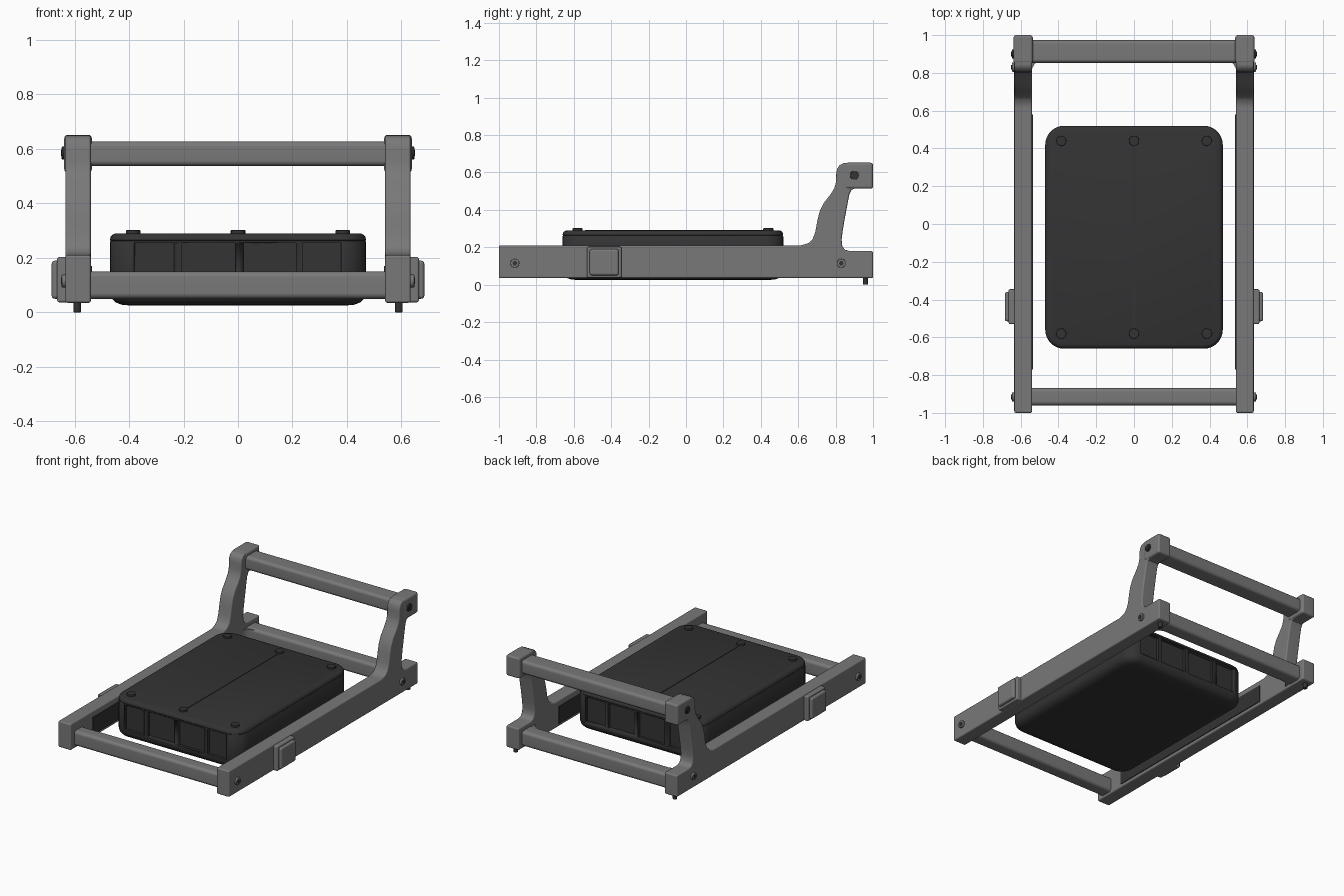
import bpy, bmesh, math
from mathutils import Matrix, Vector

if "Cube" in bpy.data.objects:
    bpy.data.objects.remove(bpy.data.objects["Cube"])


def material(name, v):
    m = bpy.data.materials.new(name)
    m.diffuse_color = (v, v, v, 1)
    m.use_nodes = True
    m.node_tree.nodes["Principled BSDF"].inputs["Base Color"].default_value = m.diffuse_color
    return m


GREY = material("frame grey", 0.19)
DARK = material("case black", 0.033)


def finish(bm, name, mat, bevel=0.0, segments=3):
    """Bevel the hard edges, smooth the rest and link the object."""
    bmesh.ops.recalc_face_normals(bm, faces=bm.faces)
    if bevel:
        hard = [e for e in bm.edges if len(e.link_faces) == 2 and e.calc_face_angle() > math.radians(50)]
        bmesh.ops.bevel(bm, geom=hard, offset=bevel, segments=segments, profile=0.5,
                        affect='EDGES', clamp_overlap=True)
    for f in bm.faces:
        f.smooth = True
    for e in bm.edges:
        if len(e.link_faces) == 2:
            e.smooth = e.calc_face_angle() < math.radians(40)
    me = bpy.data.meshes.new(name)
    bm.to_mesh(me)
    bm.free()
    me.materials.append(mat)
    ob = bpy.data.objects.new(name, me)
    bpy.context.collection.objects.link(ob)
    if bevel:
        ob.modifiers.new("normals", 'WEIGHTED_NORMAL').keep_sharp = True
    return ob


def add_box(bm, x, y, z):
    size = (x[1] - x[0], y[1] - y[0], z[1] - z[0], 1)
    mid = Vector((x[0] + x[1], y[0] + y[1], z[0] + z[1])) / 2
    bmesh.ops.create_cube(bm, size=1, matrix=Matrix.Translation(mid) @ Matrix.Diagonal(size))


def box(name, x, y, z, mat, bevel=0.0):
    bm = bmesh.new()
    add_box(bm, x, y, z)
    return finish(bm, name, mat, bevel)


def prism(name, points, direction, mat, bevel=0.0):
    bm = bmesh.new()
    face = bm.faces.new([bm.verts.new(p) for p in points])
    ext = bmesh.ops.extrude_face_region(bm, geom=[face], use_keep_orig=True)
    bmesh.ops.translate(bm, vec=direction, verts=[v for v in ext["geom"] if isinstance(v, bmesh.types.BMVert)])
    return finish(bm, name, mat, bevel)


def rod(name, centre, radius, length, axis, mat, sides=16, bevel=0.003):
    bm = bmesh.new()
    rot = Matrix.Rotation(math.pi / 2, 4, 'Y') if axis == 'X' else Matrix.Identity(4)
    bmesh.ops.create_cone(bm, cap_ends=True, segments=sides, radius1=radius, radius2=radius,
                          depth=length, matrix=Matrix.Translation(centre) @ rot)
    return finish(bm, name, mat, bevel, 2)


# Side rail with curved rear upright, as a side profile (y, z)
RAIL = [(-1, 0.035), (1, 0.035), (1, 0.18), (0.875, 0.18), (0.85, 0.187), (0.836, 0.205),
        (0.832, 0.24), (0.838, 0.29), (0.85, 0.36), (0.865, 0.44), (0.874, 0.485), (0.885, 0.508),
        (0.905, 0.515), (1, 0.515), (1, 0.65), (0.845, 0.65), (0.822, 0.64), (0.808, 0.62),
        (0.803, 0.59), (0.802, 0.55), (0.793, 0.515), (0.77, 0.48), (0.735, 0.435), (0.714, 0.39),
        (0.702, 0.34), (0.692, 0.285), (0.678, 0.245), (0.655, 0.222), (0.615, 0.21), (-1, 0.21)]

for s, side in ((-1, "left"), (1, "right")):
    def span(a, b):
        return tuple(sorted((s * a, s * b)))

    prism(side + "_rail", [(s * 0.54, y, z) for y, z in RAIL], (s * 0.094, 0, 0), GREY, 0.009)
    # Handle end block
    box(side + "_handle_block", span(0.536, 0.638), (0.85, 1.0), (0.513, 0.652), GREY, 0.014)
    # Stepped pad on the outer face
    box(side + "_pad", span(0.60, 0.664), (-0.53, -0.345), (0.037, 0.203), GREY, 0.008)
    box(side + "_pad_boss", span(0.64, 0.684), (-0.515, -0.36), (0.05, 0.19), GREY, 0.012)
    # Thin liner on the inner face
    box(side + "_rail_liner", span(0.535, 0.542), (-0.77, 0.58), (0.055, 0.17), DARK)
    # Bolts through the outer face and rear foot pin
    for i, (y, z) in enumerate(((-0.915, 0.115), (0.83, 0.115), (0.90, 0.585))):
        rod(f"{side}_bolt_{i + 1}", (s * 0.634, y, z), 0.024, 0.026, 'X', DARK if i == 2 else GREY)
        rod(f"{side}_bolt_socket_{i + 1}", (s * 0.642, y, z), 0.013, 0.016, 'X', DARK, 6, 0)
    rod(side + "_foot_pin", (s * 0.59, 0.96, 0.025), 0.014, 0.05, 'Z', DARK)
    # Curved gusset at the rear crossbar
    arc = [(s * (0.49 + 0.055 * math.sin(t)), 0.79 + 0.075 * math.cos(t), 0.055)
           for t in (math.pi / 2 * k / 6 for k in range(7))]
    prism(side + "_gusset", arc + [(s * 0.55, 0.79, 0.055), (s * 0.55, 0.87, 0.055), (s * 0.49, 0.87, 0.055)],
          (0, 0, 0.09), GREY)

# Crossbars
for name, y, z in (("front_crossbar", (-0.96, -0.868), (0.05, 0.15)),
                   ("rear_crossbar", (0.862, 0.965), (0.05, 0.15)),
                   ("handle_bar", (0.853, 0.973), (0.537, 0.628))):
    box(name, (-0.56, 0.56), y, z, GREY, 0.02)


# Case: stacked rounded rectangles
def outline(inset, n=8):
    r, hx, hy = max(0.1 - inset, 0.02), 0.47 - inset, 0.59 - inset
    pts = []
    for q, (cx, cy) in enumerate(((1, 1), (-1, 1), (-1, -1), (1, -1))):
        for k in range(n + 1):
            t = math.pi / 2 * (q + k / n)
            pts.append((cx * (hx - r) + r * math.cos(t), cy * (hy - r) + r * math.sin(t) - 0.07))
    return pts


bm = bmesh.new()
rings = []
for z, inset in ((0.025, 0.08), (0.028, 0.045), (0.036, 0.022), (0.05, 0.007), (0.07, 0.0), (0.258, 0.0),
                 (0.262, 0.003), (0.266, 0.0), (0.278, 0.003), (0.286, 0.010), (0.29, 0.020)):
    rings.append([bm.verts.new((x, y, z)) for x, y in outline(inset)])
for a, b in zip(rings, rings[1:]):
    for i in range(len(a)):
        j = (i + 1) % len(a)
        bm.faces.new((a[i], a[j], b[j], b[i]))
bm.faces.new(rings[0][::-1])
bm.faces.new(rings[-1])
case = finish(bm, "case", DARK)

# Recessed panels on the front and back of the case
bm = bmesh.new()
for x in ((-0.378, -0.235), (-0.205, -0.01), (0.02, 0.213), (0.237, 0.378)):
    for y in ((-0.72, -0.642), (0.502, 0.6)):
        add_box(bm, x, y, (0.09, 0.255))
cutter = finish(bm, "case_panel_cutter", DARK)
cutter.hide_render = True
cutter.hide_set(True)
cut = case.modifiers.new("panels", 'BOOLEAN')
cut.operation, cut.object, cut.solver = 'DIFFERENCE', cutter, 'EXACT'

# Lid seam and screws
box("lid_seam", (-0.008, 0.008), (-0.54, 0.42), (0.285, 0.293), DARK)
for i, x in enumerate((-0.385, 0, 0.385)):
    for y, end in ((-0.58, "front"), (0.44, "back")):
        rod(f"lid_screw_{end}_{i + 1}", (x, y, 0.292), 0.027, 0.02, 'Z', DARK)
